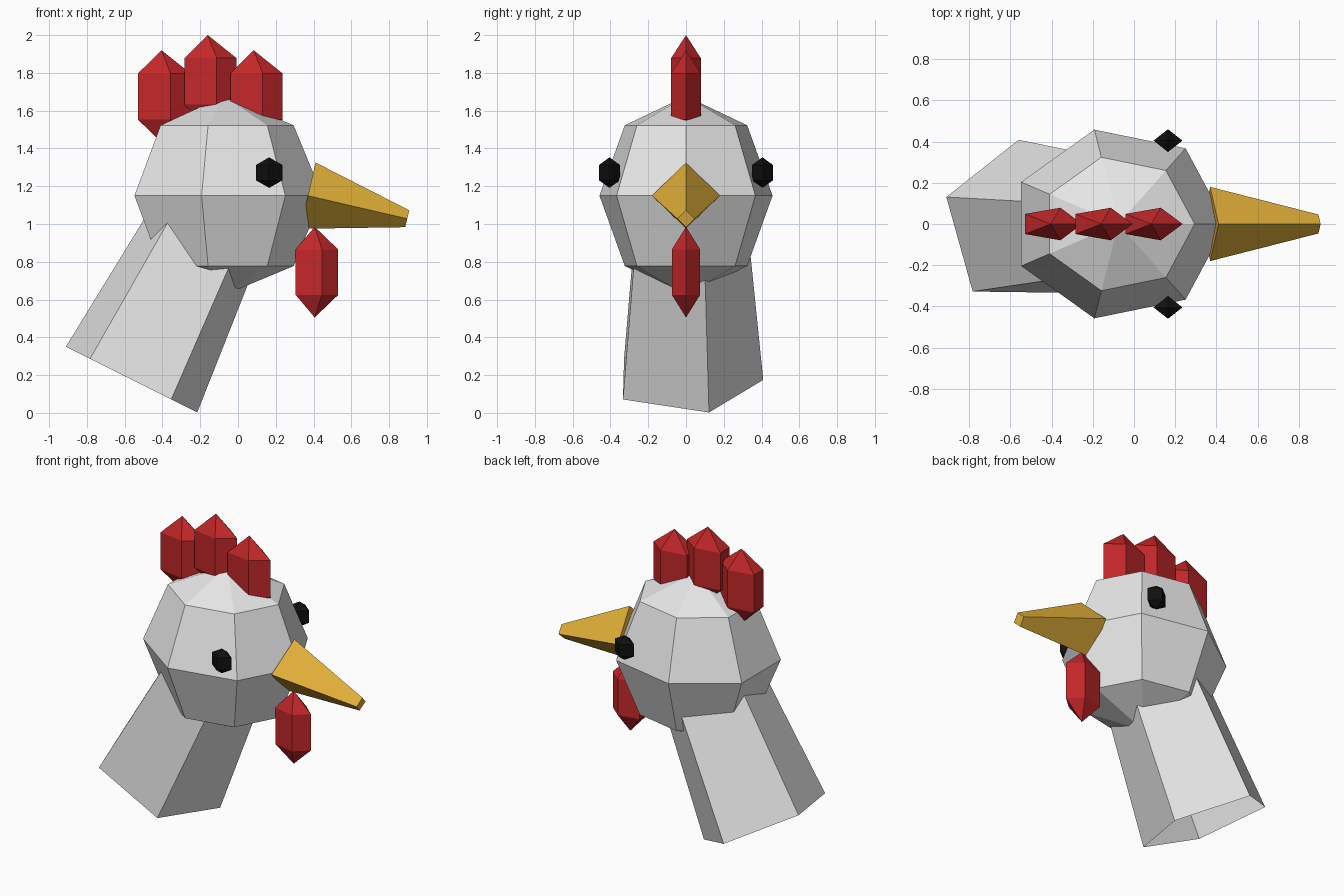
import bpy, bmesh, math
from mathutils import Vector

if "Cube" in bpy.data.objects:
    bpy.data.objects.remove(bpy.data.objects["Cube"])


def material(name, rgb):
    m = bpy.data.materials.new(name)
    m.diffuse_color = (*rgb, 1)
    m.use_nodes = True
    m.node_tree.nodes["Principled BSDF"].inputs["Base Color"].default_value = m.diffuse_color
    return m


GREY = material("pale_grey", (0.8, 0.8, 0.8))
RED = material("comb_red", (0.55, 0.02, 0.022))
YELLOW = material("beak_yellow", (0.77, 0.44, 0.04))
BLACK = material("eye_black", (0.005, 0.005, 0.005))


def finish(name, bm, mat):
    me = bpy.data.meshes.new(name)
    bm.to_mesh(me)
    bm.free()
    me.materials.append(mat)
    ob = bpy.data.objects.new(name, me)
    bpy.context.collection.objects.link(ob)
    return ob


def bridge(bm, a, b):
    n = len(a)
    for i in range(n):
        j = (i + 1) % n
        bm.faces.new((a[i], a[j], b[j], b[i]))


def ball(name, centre, radii, segments, rings, mat):
    """Faceted ellipsoid whose first column of vertices points to +x."""
    bm = bmesh.new()
    c, r = Vector(centre), Vector(radii)

    def point(polar, turn):
        return bm.verts.new(c + r * Vector((math.sin(polar) * math.cos(turn),
                                            math.sin(polar) * math.sin(turn),
                                            math.cos(polar))))
    loops = [[point(math.pi * k / rings, math.tau * i / segments) for i in range(segments)]
             for k in range(rings - 1, 0, -1)]
    bottom, top = point(math.pi, 0), point(0, 0)
    for a, b in zip(loops, loops[1:]):
        bridge(bm, a, b)
    for i in range(segments):
        j = (i + 1) % segments
        bm.faces.new((bottom, loops[0][j], loops[0][i]))
        bm.faces.new((top, loops[-1][i], loops[-1][j]))
    return finish(name, bm, mat)


def taper(name, start, end, r0, r1, sides, phase, capped, mat):
    """Tapered prism between two points in the xz plane."""
    bm = bmesh.new()
    start, end = Vector(start), Vector(end)
    v = Vector((0, 1, 0))
    u = v.cross((end - start).normalized())
    loops = []
    for c, r in ((start, r0), (end, r1)):
        turns = [phase + math.tau * i / sides for i in range(sides)]
        loops.append([bm.verts.new(c + r * (u * math.cos(t) + v * math.sin(t))) for t in turns])
    bridge(bm, *loops)
    if capped:
        bm.faces.new(loops[0][::-1])
        bm.faces.new(loops[1])
    return finish(name, bm, mat)


# Head and open-ended neck
ball("head", (-0.076, 0, 1.15), (0.524, 0.47, 0.527), 7, 4, GREY)
taper("neck", (-0.565, 0, 0.177), (-0.163, 0, 0.98), 0.409, 0.327, 5,
      math.radians(17.3), False, GREY)

# Beak
taper("beak", (0.37, 0, 1.15), (0.896, 0, 1.028), 0.18, 0.046, 4, 0, True, YELLOW)

# Comb lobes
for label, x, z in (("back", -0.405, 1.675), ("middle", -0.16, 1.755), ("front", 0.083, 1.675)):
    ball("comb_" + label, (x, 0, z), (0.177, 0.096, 0.245), 5, 3, RED)

# Wattle
ball("wattle", (0.406, 0, 0.745), (0.144, 0.091, 0.24), 5, 3, RED)

# Eyes
for label, side in (("right", -1), ("left", 1)):
    ball("eye_" + label, (0.165, 0.405 * side, 1.272), (0.081, 0.064, 0.081), 4, 3, BLACK)
